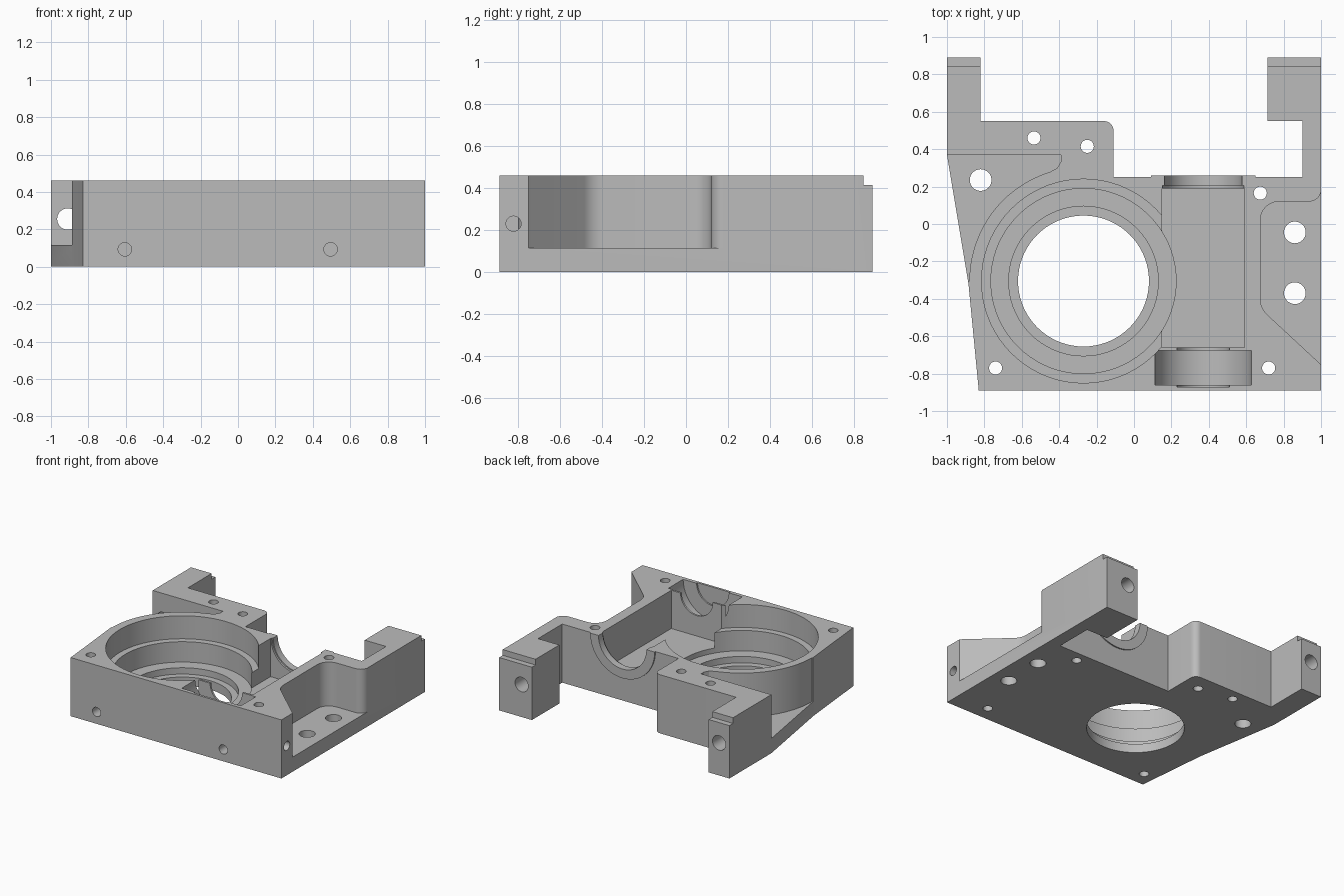
import bpy, bmesh, math
from mathutils import Vector

if "Cube" in bpy.data.objects:
    bpy.data.objects.remove(bpy.data.objects["Cube"], do_unlink=True)

H = 0.46                    # block height
SHAFT_X = 0.37              # shaft axis, level with the top face
BORE = Vector((-0.27, -0.305))

grey = bpy.data.materials.new("machined grey")
grey.use_nodes = True
grey.diffuse_color = (0.5, 0.5, 0.5, 1)
grey.node_tree.nodes["Principled BSDF"].inputs["Base Color"].default_value = (0.5, 0.5, 0.5, 1)


def arc(cx, cy, r, a0, a1, n):
    return [(cx + r * math.cos(math.radians(a0 + (a1 - a0) * i / n)),
             cy + r * math.sin(math.radians(a0 + (a1 - a0) * i / n))) for i in range(n + 1)]


def circle(cx, cy, r, n=32):
    return arc(cx, cy, r, 0, 360, n)[:-1]


def rounded(corners, n=8):
    """Outline from (x, y, fillet radius) corners."""
    out = []
    for i, (x, y, r) in enumerate(corners):
        p = Vector((x, y))
        if r == 0:
            out.append((x, y))
            continue
        a = (Vector(corners[i - 1][:2]) - p).normalized()
        b = (Vector(corners[(i + 1) % len(corners)][:2]) - p).normalized()
        half = a.angle(b) / 2
        centre = p + (a + b).normalized() * (r / math.sin(half))
        start = p + a * (r / math.tan(half)) - centre
        end = p + b * (r / math.tan(half)) - centre
        a0 = math.atan2(start.y, start.x)
        turn = (math.atan2(end.y, end.x) - a0 + math.pi) % (2 * math.pi) - math.pi
        out += [(centre.x + r * math.cos(a0 + turn * k / n),
                 centre.y + r * math.sin(a0 + turn * k / n)) for k in range(n + 1)]
    return out


def prism(name, profile, lo, hi, axis="z"):
    """Extrude a 2D profile between lo and hi along an axis."""
    place = {"z": lambda u, v, w: (u, v, w),
             "y": lambda u, v, w: (u, w, v),
             "x": lambda u, v, w: (w, u, v)}[axis]
    bm = bmesh.new()
    low = [bm.verts.new(place(u, v, lo)) for u, v in profile]
    top = [bm.verts.new(place(u, v, hi)) for u, v in profile]
    bm.faces.new(low)
    bm.faces.new(top)
    for i in range(len(low)):
        j = (i + 1) % len(low)
        bm.faces.new((low[i], low[j], top[j], top[i]))
    bmesh.ops.recalc_face_normals(bm, faces=bm.faces[:])
    mesh = bpy.data.meshes.new(name)
    bm.to_mesh(mesh)
    bm.free()
    mesh.materials.append(grey)
    obj = bpy.data.objects.new(name, mesh)
    bpy.context.scene.collection.objects.link(obj)
    return obj


def box(x0, x1, y0, y1):
    return [(x0, y0), (x1, y0), (x1, y1), (x0, y1)]


# Housing block with its two rear legs
housing = prism("gear_housing", rounded([
    (-0.83, -0.89, 0), (1, -0.89, 0), (1, 0.89, 0), (0.715, 0.89, 0),
    (0.715, 0.55, 0), (0.9, 0.55, 0), (0.9, 0.25, 0), (-0.11, 0.25, 0),
    (-0.11, 0.55, 0.05), (-0.82, 0.55, 0), (-0.82, 0.89, 0), (-1, 0.89, 0),
    (-1, 0.37, 0), (-0.885, -0.32, 0)]), 0, H)


def combine(tool, operation):
    mod = housing.modifiers.new("shape", "BOOLEAN")
    mod.object = tool
    mod.operation = operation
    mod.solver = "EXACT"
    graph = bpy.context.evaluated_depsgraph_get()
    mesh = bpy.data.meshes.new_from_object(housing.evaluated_get(graph))
    housing.modifiers.clear()
    housing.data = mesh
    bpy.data.objects.remove(tool, do_unlink=True)


def cut(profile, lo, hi, axis="z"):
    combine(prism("cutter", profile, lo, hi, axis), "DIFFERENCE")


# Raised half ring around the rear shaft opening
combine(prism("boss", arc(SHAFT_X, H, 0.28, 180, 360, 32), 0.22, 0.26, "y"), "UNION")

# Lowered side shelves
cut([(-1.2, 0.37), (-0.39, 0.37), (-0.39, 0.335), (-0.41, 0.3)]
    + arc(BORE.x, BORE.y, 0.61, 107, 180, 24) + [(-1.2, BORE.y)], 0.115, 0.6)
cut(rounded([(1.2, -0.937, 0), (0.675, -0.45, 0.12), (0.675, 0.12, 0.1),
             (1.001, 0.12, 0.065), (1.001, 0.3, 0), (1.2, 0.3, 0)]), 0.115, 0.6)

# Stepped main bore
for radius, floor in ((0.545, 0.28), (0.495, 0.12), (0.40, 0.07), (0.35, -0.1)):
    cut(circle(BORE.x, BORE.y, radius, 72), floor, 0.6)

# Shaft channel, bearing seats and end recess
cut(box(0.15, 0.59, -0.66, 0.19), 0.16, 0.6)
for radius, y0, y1 in ((0.257, -0.86, -0.675), (0.14, -0.872, -0.6),
                       (0.208, 0.1, 0.4), (0.217, 0.15, 0.205)):
    cut(circle(SHAFT_X, H, radius, 48), y0, y1, "y")

# Steps on the leg ends
cut(box(-1.2, 1.2, 0.845, 1.1), 0.415, 0.6)

# Vertical screw holes
for x, y, r in ((-0.535, 0.46, 0.035), (-0.25, 0.415, 0.035), (-0.82, 0.235, 0.058),
                (0.675, 0.165, 0.035), (0.86, -0.045, 0.058), (0.86, -0.37, 0.058),
                (0.72, -0.77, 0.035), (-0.74, -0.77, 0.035)):
    cut(circle(x, y, r), -0.1, 0.6)

# Holes along the legs, in the front face and in the side
for x, z, r, y0, y1 in ((-0.91, 0.255, 0.057, 0.3, 1.1), (0.805, 0.255, 0.057, 0.5, 1.1),
                        (-0.605, 0.093, 0.036, -1.1, -0.69), (0.495, 0.093, 0.036, -1.1, -0.69)):
    cut(circle(x, z, r), y0, y1, "y")
cut(circle(-0.822, 0.23, 0.036), 0.7, 1.2, "x")

# Smooth the bores, keep machined edges crisp
bpy.ops.object.select_all(action="DESELECT")
housing.select_set(True)
bpy.context.view_layer.objects.active = housing
bpy.ops.object.shade_smooth_by_angle(angle=math.radians(25))
